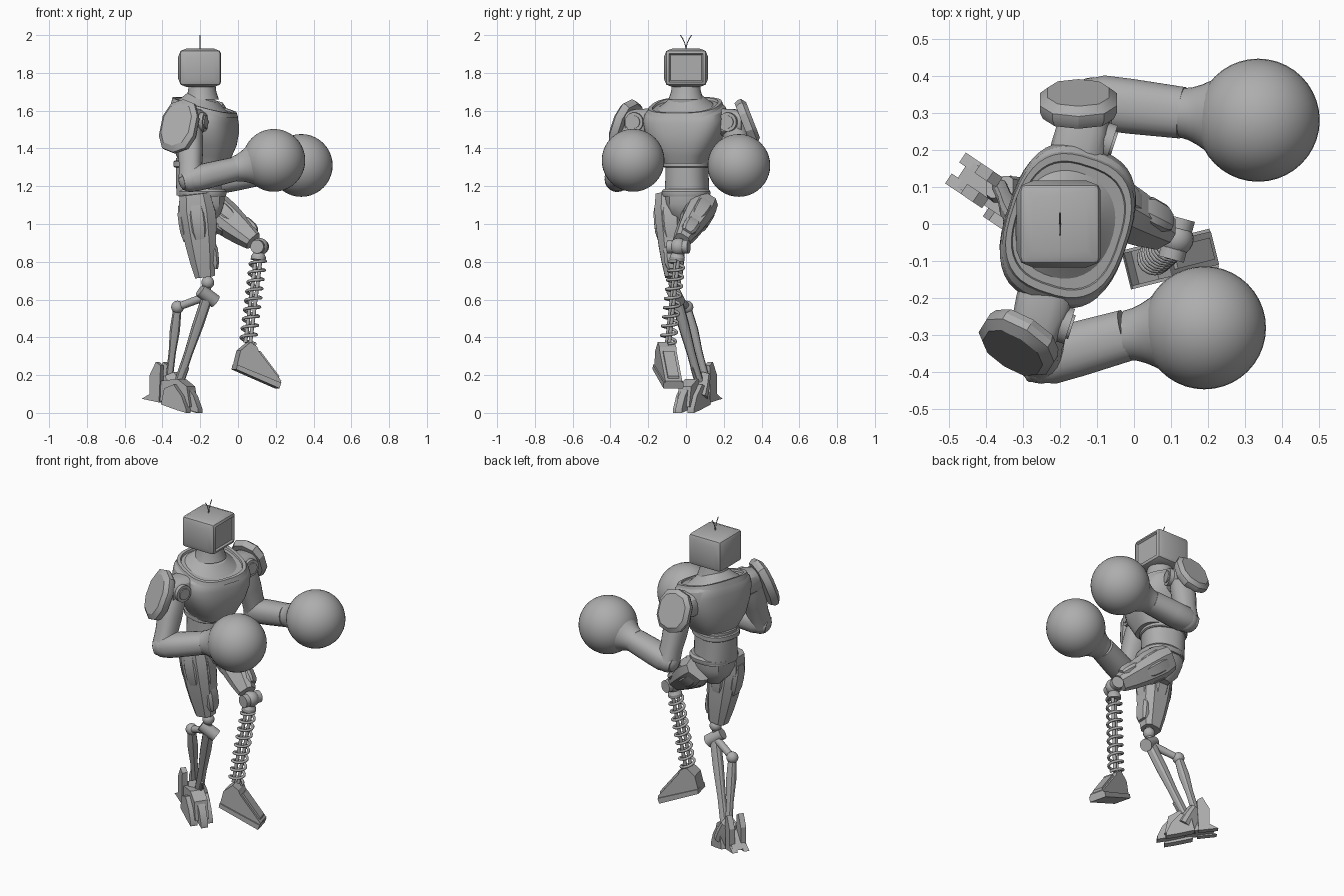
import bpy, bmesh, math
from mathutils import Vector, Matrix

cube = bpy.data.objects.get("Cube")
if cube:
    bpy.data.objects.remove(cube)

grey = bpy.data.materials.new("plain grey")
grey.use_nodes = True
shade = (.42, .42, .42, 1)
grey.diffuse_color = shade
grey.node_tree.nodes["Principled BSDF"].inputs["Base Color"].default_value = shade
made = []
X, Y, Z = Matrix.Identity(3)


def link(name, data):
    data.materials.append(grey)
    ob = bpy.data.objects.new(name, data)
    bpy.context.collection.objects.link(ob)
    return ob


def add(name, bm):
    bmesh.ops.recalc_face_normals(bm, faces=bm.faces)
    mesh = bpy.data.meshes.new(name)
    bm.to_mesh(mesh)
    bm.free()
    made.append(link(name, mesh))


def frame(a, b, side):
    """Unit axis from a to b, and two directions across it."""
    axis = (b - a).normalized()
    across = (side - axis * side.dot(axis)).normalized()
    return axis, across, axis.cross(across)


def bridge(bm, loops):
    """Join closed loops of vertices with quads and cap both ends."""
    count = len(loops[0])
    for lower, upper in zip(loops, loops[1:]):
        for i in range(count):
            j = (i + 1) % count
            bm.faces.new((lower[i], lower[j], upper[j], upper[i]))
    bm.faces.new(loops[0])
    bm.faces.new(loops[-1])


def loft(name, a, b, rings, side=X, count=24, power=2):
    """Superellipse rings (position, radius u, radius v, tilt) along the axis a to b."""
    a, b = Vector(a), Vector(b)
    axis, u, v = frame(a, b, side)
    bm = bmesh.new()
    loops = []
    for position, ru, rv, tilt in rings:
        loop = []
        for i in range(count):
            angle = math.tau * (i + .5) / count
            c, s = math.cos(angle), math.sin(angle)
            x = ru * math.copysign(abs(c) ** (2 / power), c)
            y = rv * math.copysign(abs(s) ** (2 / power), s)
            loop.append(bm.verts.new(a.lerp(b, position) + u * x + v * y + axis * tilt * x))
        loops.append(loop)
    bridge(bm, loops)
    add(name, bm)


def taper(name, a, b, radii, flat=1, side=X, count=20, power=2):
    """Loft with evenly spaced radii; flat is the ratio of depth to width."""
    last = len(radii) - 1
    loft(name, a, b, [(i / last, r, r * flat, 0) for i, r in enumerate(radii)], side, count, power)


def ball(name, centre, radius, segments=20):
    bm = bmesh.new()
    bmesh.ops.create_uvsphere(bm, u_segments=segments, v_segments=segments // 2, radius=radius,
                              matrix=Matrix.Translation(centre))
    add(name, bm)


def prism(name, profile, placement, half, shift=0):
    """Side profile (forward, height) given a thickness."""
    bm = bmesh.new()
    bridge(bm, [[bm.verts.new(placement @ Vector((x, shift + s * half, z))) for x, z in profile]
                for s in (-1, 1)])
    add(name, bm)


def wire(name, points, radius):
    curve = bpy.data.curves.new(name, 'CURVE')
    curve.dimensions, curve.bevel_depth, curve.bevel_resolution = '3D', radius, 2
    curve.use_fill_caps = True
    spline = curve.splines.new('POLY')
    spline.points.add(len(points) - 1)
    for point, position in zip(spline.points, points):
        point.co = (*position, 1)
    link(name, curve)


# Head: bevelled box, recessed screen at the front, raised panels elsewhere
bm = bmesh.new()
bmesh.ops.create_cube(bm, size=1, matrix=Matrix.Translation((-.2, 0, 1.827))
                      @ Matrix.Diagonal((.22, .22, .19, 1)))
bmesh.ops.bevel(bm, geom=bm.edges[:], offset=.02, segments=2, affect='EDGES', profile=.5)
bm.normal_update()
for face in [f for f in bm.faces if f.calc_area() > .02]:
    screen = face.normal.x > .9
    bmesh.ops.inset_individual(bm, faces=[face], thickness=.01 if screen else .025,
                               depth=-.01 if screen else .007)
add("head", bm)
for s in (-1, 1):
    wire("antenna", [(-.2, s * .03 * (i / 4) ** 2, 1.92 + i * .02) for i in range(5)], .0025)

# Torso, turned slightly to the right; its upper edge slopes down to the front
yaw = math.radians(-18)
forward = Vector((math.cos(yaw), math.sin(yaw), 0))
foot_of_spine = Vector((-.19, 0, 0))


def body(name, rings, shift=0, power=2.4):
    start = foot_of_spine + forward * shift
    loft(name, start, start + Z, [(z, ru, rv, min(0, 1.4 - z) * 1.2) for z, ru, rv in rings],
         forward, 40, power)


taper("neck", foot_of_spine + Z * 1.66, foot_of_spine + Z * 1.74, (.088, .075, .07), 1.06, forward, 32)
body("neck_base", [(1.57, .155, .17), (1.61, .145, .162), (1.64, .11, .12), (1.67, .08, .085)], .005, 2.2)
body("chest", [(1.32, .12, .115), (1.36, .14, .135), (1.42, .16, .18), (1.5, .168, .21),
               (1.56, .165, .22), (1.6, .16, .21), (1.62, .15, .19)], .012, 2.8)
body("collar", [(1.6, .165, .2), (1.63, .157, .19), (1.63, .143, .17), (1.6, .135, .16)], .014, 2.7)
body("waist", [(1.15, .115, .115), (1.25, .12, .11), (1.35, .12, .11)], -.018)
body("rib_band", [(1.3, .124, .117), (1.305, .13, .124), (1.33, .13, .124), (1.335, .124, .117)], -.02)

# Pelvis and belt
taper("pelvis", foot_of_spine + Z, foot_of_spine + Z * 1.16, (.05, .1, .12, .122), .95, X, 12, 2.6)
taper("belt", foot_of_spine + Z * 1.145, foot_of_spine + Z * 1.185, (.125, .13, .13, .12), 1, X, 24, 2.4)

# Arms: shoulder, pad, upper arm, forearm and round glove
ARMS = [
    ("left", 1, (-.14, .245, 1.54), (-.11, .33, 1.225), (.13, .3, 1.27), (.335, .28, 1.31),
     (-.15, .322, 1.54), (0, .92, .36), .108, 1.16),
    ("right", -1, (-.255, -.25, 1.54), (-.25, -.365, 1.235), (-.02, -.3, 1.29), (.19, -.28, 1.337),
     (-.31, -.32, 1.515), (-.5, -.8, .36), .112, 1.34),
]
for side, y, *places, pad_width, pad_height in ARMS:
    shoulder, elbow, cuff, hand, pad, out = map(Vector, places)
    across = Vector((y / 4, y, 0))
    taper(side + "_shoulder", shoulder - across * .09, shoulder + across * .06,
          (.075, .075, .072, .06), .95, forward, 16, 3)
    for part, reach, radius in (("disc", .085, .05), ("hub", .092, .034)):
        taper(f"{side}_shoulder_{part}", shoulder + forward * .04, shoulder + forward * reach, (radius, radius))
    taper(side + "_shoulder_pad", pad - out * .025, pad + out * .035,
          [pad_width * k for k in (.92, 1, 1, .8)], pad_height, Z.cross(out), 10, 2.4)
    taper(side + "_upper_arm", shoulder, elbow, (.06, .067, .066, .06, .063), 1, forward, 20, 2.4)
    ball(side + "_elbow", elbow, .066)
    taper(side + "_forearm", elbow.lerp(cuff, -.2), cuff, (.045, .068, .068, .066, .064), 1.1, Z, 20, 2.3)
    taper(side + "_glove_cuff", cuff, hand.lerp(cuff, .3),
          [.067 + .085 * (i / 6) ** 1.6 for i in range(7)], 1, Z, 32)
    ball(side + "_glove", hand, .166, 40)

# Thighs: faceted armour with raised plates and a knee guard
LEGS = [("right", (-.23, -.09, 1.16), (-.175, -.065, .72), 1),
        ("left", (-.165, .1, 1.11), (.08, -.025, .91), .9)]
for side, hip, knee, size in LEGS:
    hip, knee = Vector(hip), Vector(knee)
    axis, u, v = frame(hip, knee, X)

    def armour(part, start, end, radii, flat, offset, power):
        taper(f"{side}_{part}", hip.lerp(knee, start) + offset * size, hip.lerp(knee, end) + offset * size,
              [r * size for r in radii], flat, X, 8, power)

    armour("thigh", 0, 1, (.085, .1, .095, .086, .073, .055), .87, u * 0, 3)
    for offset in (u * .05, u * -.055, v * .035, v * -.035):
        armour("thigh_plate", .12, .55, (.04, .05, .05, .047, .035), 1.1, offset, 4)
    armour("knee_guard", .62, .92, (.03, .038, .037, .036, .025), 1.25, u * .05, 4)

# Right lower leg: open linkage
knee, joint = Vector((-.16, -.06, .69)), Vector((-.32, .005, .56))
pin = Vector((-.16, -.055, .62))
heel_joint, toe_joint = Vector((-.362, .1, .2)), Vector((-.315, .07, .16))
pin_half = Vector((.04, .015, -.03))
ball("right_knee_ball", knee, .034)
taper("right_knee_stem", knee + Z * .04, pin, (.018, .018))
taper("right_knee_pin", pin - pin_half, pin + pin_half, (.036, .036))
taper("right_link", pin, joint, (.022, .02), 1, Z)
ball("right_link_joint", joint, .034)
taper("right_front_strut", pin, toe_joint, (.03, .03, .023, .024), 1, X, 10, 2.6)
taper("right_rear_strut", joint, heel_joint, (.022, .028, .02, .02), 1, X, 10, 2.6)
taper("right_ankle", heel_joint, toe_joint - Z * .08, (.04, .055, .06), .75, X, 8, 4)
taper("right_ankle_pin", (-.265, .03, .24), toe_joint - Z * .04, (.008, .014), 1, X, 8)

# Right foot: sole, two heel spurs and three toes
ground = Matrix.Translation((-.465, .14, 0)) @ Matrix.Rotation(math.radians(-34), 4, 'Z')
prism("right_sole", [(0, .08), (.1, .17), (.2, .18), (.26, .14), (.28, .03), (.1, .06)], ground, .04)
for shift in (-.034, .034):
    prism("right_heel_spur", [(-.02, .075), (.03, .1), (.03, .2), (.07, .27), (.1, .25), (.09, .055)],
          ground, .016, shift)
for shift in (-.046, 0, .046):
    tip = .32 - abs(shift)
    prism("right_toe", [(tip - .16, .045), (tip - .14, .13), (tip - .08, .15), (tip - .03, .09),
                        (tip, .02), (tip, 0), (tip - .06, .015)], ground, .021, shift)

# Left lower leg: knee joint, rods and spring
knee, ankle = Vector((.115, -.04, .88)), Vector((.052, -.095, .37))
axis, u, v = frame(knee, ankle, X)
pin_half = Vector((.015, .055, 0))
taper("left_knee_pin", knee - pin_half, knee + pin_half, (.036, .036))
ball("left_knee_ball", knee, .046)
top = knee.lerp(ankle, .14)
taper("left_knee_cap", knee, top, (.03, .03, .03, .04, .04))
for s in (-1, 1):
    offset = (u - v / 2) * s * .013
    taper("left_spring_rod", knee + offset, ankle + offset, (.01, .01))
turns, steps = 9, 16
coil = []
for i in range(turns * steps + 1):
    angle = math.tau * i / steps
    coil.append(top.lerp(ankle, i / turns / steps) + (u * math.cos(angle) + v * math.sin(angle)) * .04)
wire("left_spring", coil, .008)

# Left foot: hanging boot with a raised instep plate and a wider sole
boot = Matrix.Translation((.1, -.094, 0)) @ Matrix.Rotation(math.radians(14), 4, 'Z')
heel, toe = (-.125, .23), (.11, .13)
prism("left_foot", [heel, (-.1, .33), (-.045, .375), (-.01, .35), (0, .325), (.122, .17), toe], boot, .046)
prism("left_instep_plate", [(0, .32), (.012, .328), (.115, .195), (.11, .17)], boot, .03)
prism("left_sole", [heel, (-.12, .255), (.12, .16), toe], boot, .054)

# Smooth the round parts, keeping hard edges
bpy.ops.object.select_all(action='DESELECT')
for ob in made:
    ob.select_set(True)
bpy.context.view_layer.objects.active = made[0]
bpy.ops.object.shade_smooth_by_angle(angle=math.radians(28))
